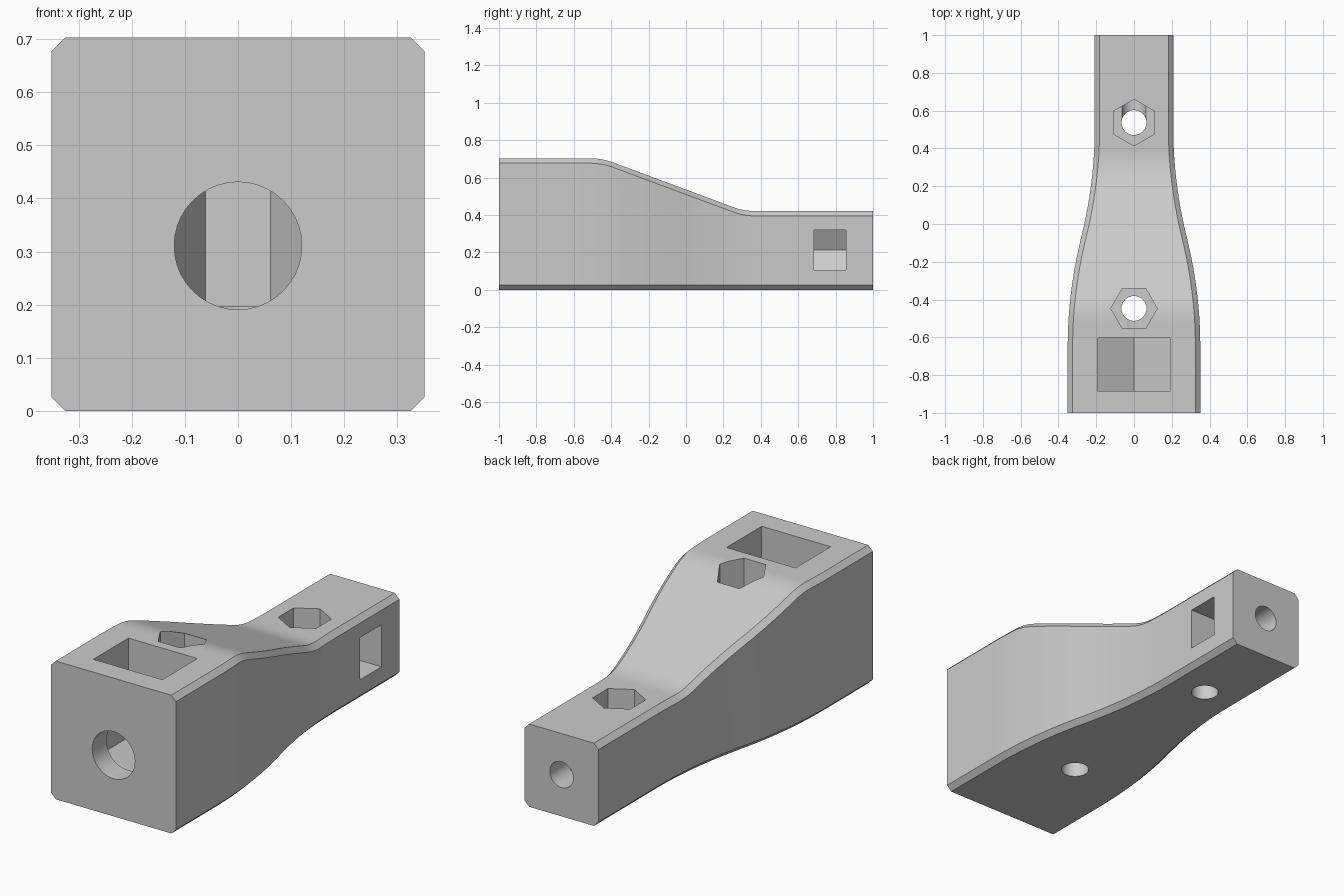
import bpy, bmesh, math
from mathutils import Matrix, Vector

cube = bpy.data.objects.get("Cube")
if cube:
    bpy.data.objects.remove(cube, do_unlink=True)

grey = bpy.data.materials.new("light grey")
grey.use_nodes = True
color = (0.6, 0.6, 0.6, 1)
grey.diffuse_color = color
grey.node_tree.nodes["Principled BSDF"].inputs["Base Color"].default_value = color

CHAMFER = 0.026
FRONT_NUT_Y, REAR_NUT_Y = -0.447, 0.537


def new_object(name, bm):
    bmesh.ops.recalc_face_normals(bm, faces=bm.faces)
    mesh = bpy.data.meshes.new(name)
    bm.to_mesh(mesh)
    bm.free()
    mesh.materials.append(grey)
    obj = bpy.data.objects.new(name, mesh)
    bpy.context.collection.objects.link(obj)
    return obj


def loft(name, rings):
    """Skin a list of equally long rings and cap both ends."""
    bm = bmesh.new()
    loops = [[bm.verts.new(p) for p in ring] for ring in rings]
    n = len(loops[0])
    for a, b in zip(loops, loops[1:]):
        for i in range(n):
            j = (i + 1) % n
            bm.faces.new((a[i], a[j], b[j], b[i]))
    bm.faces.new(loops[0])
    bm.faces.new(loops[-1])
    return new_object(name, bm)


def bend(a, corner, b, steps=8):
    """Rounded corner from a to b as (y, z) points."""
    a, corner, b = Vector(a), Vector(corner), Vector(b)
    return [a * (1 - t) ** 2 + corner * 2 * t * (1 - t) + b * t * t
            for t in (i / steps for i in range(steps + 1))]


# Top outline: high front, sloping middle, low rear
top_line = (bend((-0.51, 0.703), (-0.45, 0.703), (-0.39, 0.681))
            + bend((0.25, 0.443), (0.308, 0.421), (0.375, 0.421)))


def height(y):
    if y <= top_line[0].x:
        return top_line[0].y
    for a, b in zip(top_line, top_line[1:]):
        if y <= b.x:
            return a.y + (b.y - a.y) * (y - a.x) / (b.x - a.x)
    return top_line[-1].y


# Side outline: two tangent curves narrowing to the rear
def half_width(y):
    t = min(max((y + 0.65) / 1.16, 0), 1)
    s = 2 * t * t if t < 0.5 else 1 - 2 * (1 - t) ** 2
    return 0.351 - 0.143 * s


def section(y):
    w, h, c = half_width(y), height(y), CHAMFER
    right = [(w - c, 0), (w, c), (w, h - c), (w - c, h)]
    outline = right + [(-x, z) for x, z in reversed(right)]
    return [(x, y, z) for x, z in outline]


stations = {-1.0, 1.0} | {round(p.x, 4) for p in top_line}
stations |= {round(-0.65 + 1.16 * i / 28, 4) for i in range(29)}
body = loft("bracket_body", [section(y) for y in sorted(stations)])


# Cutters
def rod(name, sides, radius, start, end, turn=0):
    start, end = Vector(start), Vector(end)
    axis = end - start
    bm = bmesh.new()
    spin = Matrix.Rotation(turn, 4, 'Z')
    place = (Matrix.Translation((start + end) / 2)
             @ axis.to_track_quat('Z', 'Y').to_matrix().to_4x4() @ spin)
    bmesh.ops.create_cone(bm, cap_ends=True, segments=sides, radius1=radius,
                          radius2=radius, depth=axis.length, matrix=place)
    return new_object(name, bm)


def slot(name, outline, y0, y1):
    return loft(name, [[(x, y, z) for x, z in outline] for y in (y0, y1)])


def hex_pocket(name, y, turn):
    ring = [(0.123 * math.cos(turn + k * math.pi / 3),
             y + 0.123 * math.sin(turn + k * math.pi / 3)) for k in range(6)]
    return loft(name, [[(px, py, z) for px, py in ring] for z in (0.197, 1)])


cutters = [
    # Pointed nut slots, one from above and one from the side
    slot("front_nut_slot", [(-0.194, 1), (-0.194, 0.198), (0, 0.086),
                            (0.194, 0.198), (0.194, 1)], -0.885, -0.603),
    slot("rear_nut_slot", [(0.5, 0.321), (-0.062, 0.321), (-0.124, 0.214),
                           (-0.062, 0.107), (0.5, 0.107)], 0.685, 0.856),
    # Hexagonal pockets in the top
    hex_pocket("front_hex_pocket", FRONT_NUT_Y, 0),
    hex_pocket("rear_hex_pocket", REAR_NUT_Y, math.pi / 6),
    # Bores along the length
    rod("front_bore", 40, 0.12, (0, -1.2, 0.311), (0, FRONT_NUT_Y - 0.001, 0.311)),
    rod("rear_bore", 32, 0.066, (0, 1.2, 0.212), (0, REAR_NUT_Y + 0.001, 0.212)),
    # Upright screw holes
    rod("front_screw_hole", 32, 0.066, (0, FRONT_NUT_Y, -0.2), (0, FRONT_NUT_Y, 0.3)),
    rod("rear_screw_hole", 32, 0.066, (0, REAR_NUT_Y, -0.2), (0, REAR_NUT_Y, 0.3)),
]

bpy.ops.object.select_all(action='DESELECT')
bpy.context.view_layer.objects.active = body
body.select_set(True)
for cutter in cutters:
    cutter.hide_render = True
    mod = body.modifiers.new(cutter.name, 'BOOLEAN')
    mod.operation = 'DIFFERENCE'
    mod.solver = 'EXACT'
    mod.object = cutter
    bpy.ops.object.modifier_apply(modifier=mod.name)
    bpy.data.objects.remove(cutter, do_unlink=True)

bpy.ops.object.shade_smooth_by_angle(angle=math.radians(20))
